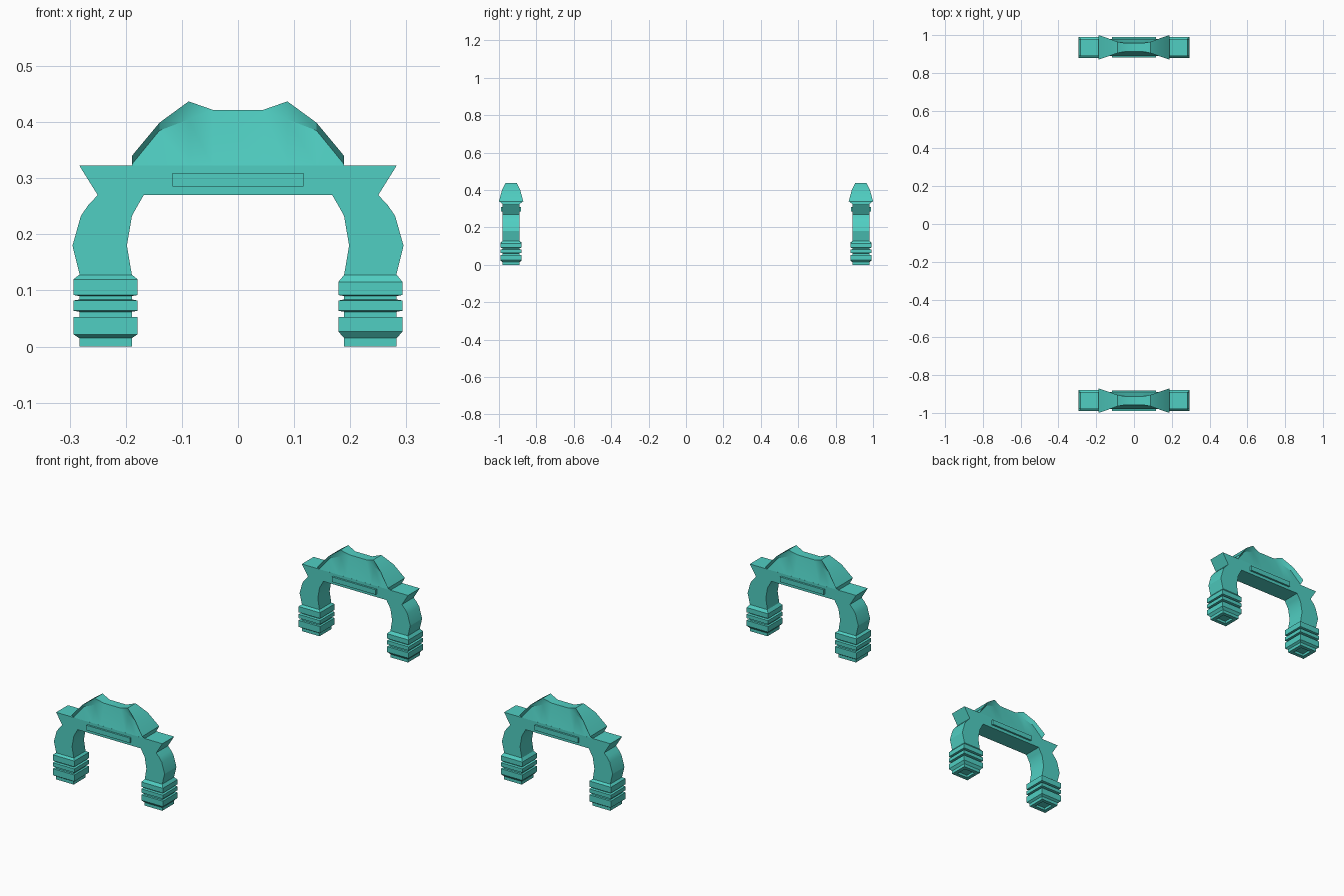
import bpy, bmesh

if "Cube" in bpy.data.objects:
    bpy.data.objects.remove(bpy.data.objects["Cube"])

mat = bpy.data.materials.new("teal")
mat.diffuse_color = (0.08, 0.62, 0.54, 1)
mat.use_nodes = True
mat.node_tree.nodes["Principled BSDF"].inputs["Base Color"].default_value = mat.diffuse_color


def finish(bm, name, y, smooth=True):
    bmesh.ops.remove_doubles(bm, verts=bm.verts, dist=1e-5)
    bmesh.ops.recalc_face_normals(bm, faces=bm.faces)
    me = bpy.data.meshes.new(name)
    bm.to_mesh(me)
    bm.free()
    ob = bpy.data.objects.new(name, me)
    ob.location.y = y
    bpy.context.collection.objects.link(ob)
    me.materials.append(mat)
    if smooth:
        bpy.ops.object.select_all(action='DESELECT')
        ob.select_set(True)
        bpy.context.view_layer.objects.active = ob
        bpy.ops.object.shade_smooth_by_angle(angle=0.45)
    return ob


def loft(rings):
    """Skin a list of equal-length closed rings and cap both ends."""
    bm = bmesh.new()
    rows = [[bm.verts.new(p) for p in r] for r in rings]
    n = len(rows[0])
    for a, b in zip(rows, rows[1:]):
        for i in range(n):
            j = (i + 1) % n
            bm.faces.new((a[i], a[j], b[j], b[i]))
    bm.faces.new(rows[0])
    bm.faces.new(rows[-1])
    return bm


def arch(side, y):
    # curved legs, flared horns and beam: right half outline, mirrored
    half = [(0.189, 0.323), (0.283, 0.323), (0.250, 0.270), (0.267, 0.252),
            (0.280, 0.233), (0.295, 0.180), (0.282, 0.127), (0.189, 0.127),
            (0.198, 0.180), (0.189, 0.233), (0.179, 0.251), (0.168, 0.270)]
    outline = half + [(-x, z) for x, z in reversed(half)]
    bm = loft([[(x, d, z) for x, z in outline] for d in (-0.045, 0.045)])
    finish(bm, side + "_arch", y)


def crown(side, y):
    # x, body edge (z, half depth), raised fin edge (z, half depth)
    half = [(0.045, 0.422, 0.022, 0.422, 0.022),
            (0.088, 0.405, 0.027, 0.437, 0.030),
            (0.140, 0.385, 0.034, 0.399, 0.049),
            (0.189, 0.325, 0.045, 0.340, 0.065)]
    stations = [(-s[0],) + s[1:] for s in reversed(half)] + half
    rings = []
    for x, zb, hb, zf, hf in stations:
        right = [(x, 0.045, 0.322), (x, hb, zb), (x, hf, zf)]
        rings.append(right + [(a, -b, c) for a, b, c in reversed(right)])
    finish(loft(rings), side + "_crown", y)


def foot(side, x, y, low, high, name):
    # banded foot: z and amount the ring stands out; starts in a sole recess
    g = 0.0105
    prof = [(0.012, -0.018), (0, -0.018), (0, 0), (0.015, 0), (low, g),
            (0.053, g), (0.053, 0), (0.062, 0), (0.064, g), (0.082, g),
            (0.084, 0), (0.090, 0), (0.092, g), (high, g), (0.128, 0)]
    rings = []
    for z, d in prof:
        a, b = 0.0468 + d, 0.045 + d
        rings.append([(x - a, -b, z), (x + a, -b, z), (x + a, b, z), (x - a, b, z)])
    finish(loft(rings), side + "_" + name, y, False)


def plate(side, y):
    # thin bar showing on both faces of the beam
    rings = [[(-0.117, d, 0.285), (0.117, d, 0.285),
              (0.117, d, 0.309), (-0.117, d, 0.309)] for d in (-0.054, 0.054)]
    finish(loft(rings), side + "_plate", y, False)


# two matching gates facing each other
for side, y in (("front", -0.935), ("back", 0.935)):
    arch(side, y)
    crown(side, y)
    plate(side, y)
    foot(side, -0.236, y, 0.022, 0.120, "left_foot")
    foot(side, 0.236, y, 0.027, 0.115, "right_foot")
